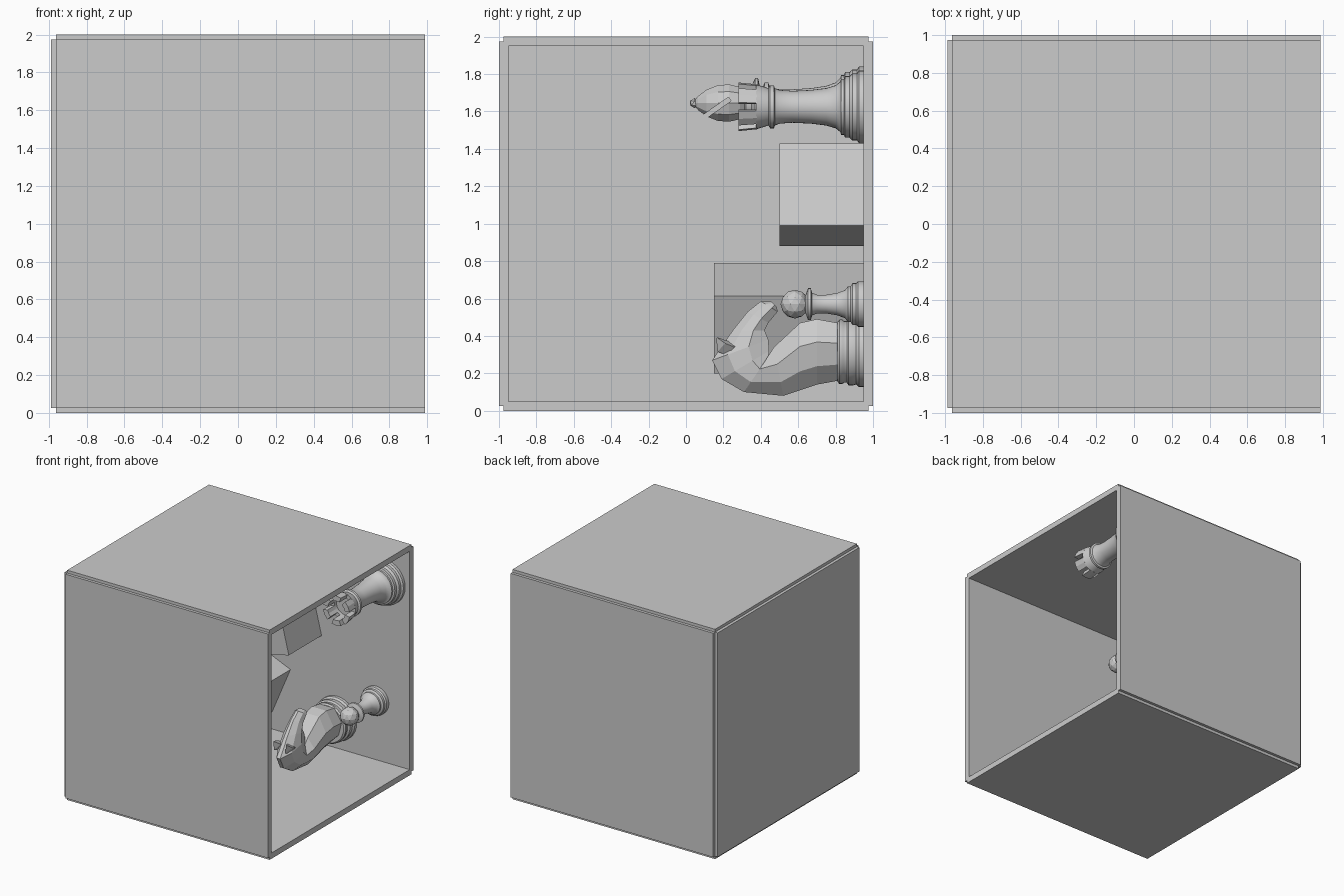
import bpy, bmesh
from math import sin, cos, pi, radians, atan2
from mathutils import Matrix, Vector

if "Cube" in bpy.data.objects:
    bpy.data.objects.remove(bpy.data.objects["Cube"])

FLOOR = 0.95  # inner face of the back panel, the pieces stand on it toward -y


def new_object(name, bm):
    bmesh.ops.recalc_face_normals(bm, faces=bm.faces[:])
    me = bpy.data.meshes.new(name)
    bm.to_mesh(me)
    bm.free()
    ob = bpy.data.objects.new(name, me)
    bpy.context.collection.objects.link(ob)
    return ob


def block(name, lo, hi, turn=0.0):
    """Box between two corners, turned about y through its centre."""
    lo, hi = Vector(lo), Vector(hi)
    s = hi - lo
    bm = bmesh.new()
    bmesh.ops.create_cube(bm, size=1, matrix=Matrix.Translation((lo + hi) / 2)
                          @ Matrix.Rotation(turn, 4, 'Y') @ Matrix.Diagonal((*s, 1)))
    return new_object(name, bm)


def loft(bm, rings):
    """Skin closed rings of points and cap both ends."""
    vs = [[bm.verts.new(p) for p in r] for r in rings]
    n = len(vs[0])
    for a, b in zip(vs, vs[1:]):
        for i in range(n):
            j = (i + 1) % n
            bm.faces.new((a[i], a[j], b[j], b[i]))
    bm.faces.new(vs[0])
    bm.faces.new(vs[-1])


def lathe(name, x, z, profile, sides=32, smooth=True):
    """Turned part: profile of (radius, height above the back panel)."""
    bm = bmesh.new()
    loft(bm, [[(x + r * cos(2 * pi * i / sides), FLOOR - h, z + r * sin(2 * pi * i / sides))
               for i in range(sides)] for r, h in profile])
    ob = new_object(name, bm)
    if smooth:
        bpy.ops.object.select_all(action='DESELECT')
        ob.select_set(True)
        bpy.context.view_layer.objects.active = ob
        bpy.ops.object.shade_smooth_by_angle(angle=radians(35))
    return ob


def ball(name, x, y, z, r, sub):
    bm = bmesh.new()
    bmesh.ops.create_icosphere(bm, subdivisions=sub, radius=r,
                               matrix=Matrix.Translation((x, y, z)))
    return new_object(name, bm)


# Open box: five panels, open toward +x
E, I, M = 1.0, 0.95, 0.975
X0, X1 = -0.9625, 0.9875
block("top_panel", (X0, -M, 1 + I), (X1, M, 2))
block("bottom_panel", (X0, -M, 0), (X1, M, 1 - I))
block("front_panel", (X0, -E, 1 - M), (X1, -I, 1 + M))
block("back_panel", (X0, I, 1 - M), (X1, E, 1 + M))
block("left_panel", (-0.9875, -M, 1 - M), (-0.9375, M, 1 + M))

# Two turned blocks
S = 0.2265
block("short_block", (-0.135 - S, 0.5, 1.155 - S), (-0.135 + S, FLOOR, 1.155 + S), radians(-14))
S = 0.225
block("tall_block", (-0.455 - S, 0.15, 0.495 - S), (-0.455 + S, FLOOR, 0.495 + S), radians(23))

BASE = [(0.195, 0), (0.195, 0.025), (0.18, 0.035), (0.18, 0.06), (0.165, 0.075),
        (0.165, 0.1), (0.15, 0.105), (0.15, 0.12)]

# Castle tower piece
RX, RZ = 0.75, 1.625
lathe("tower_body", RX, RZ, BASE + [
    (0.135, 0.125), (0.115, 0.15), (0.1, 0.2), (0.09, 0.28), (0.085, 0.38), (0.09, 0.45),
    (0.1, 0.475), (0.115, 0.48), (0.115, 0.5), (0.1, 0.51), (0.105, 0.525), (0.12, 0.575),
    (0.085, 0.575), (0.085, 0.545), (0.001, 0.545)])
bm = bmesh.new()
for k in range(6):
    a0 = k * pi / 3 + radians(10)
    rings = []
    for h, ro in ((0.57, 0.12), (0.67, 0.13)):
        angs = [a0 + radians(20) * i for i in range(3)]
        pts = [(ro, a) for a in angs] + [(0.085, a) for a in reversed(angs)]
        rings.append([(RX + r * cos(a), FLOOR - h, RZ + r * sin(a)) for r, a in pts])
    loft(bm, rings)
new_object("tower_battlements", bm)

# Mitre piece
BX, BZ = -0.1, 1.645
lathe("mitre_body", BX, BZ, BASE + [
    (0.135, 0.125), (0.11, 0.15), (0.092, 0.2), (0.08, 0.28), (0.072, 0.4), (0.075, 0.48),
    (0.095, 0.505), (0.11, 0.51), (0.11, 0.53), (0.085, 0.54), (0.09, 0.555),
    (0.135, 0.565), (0.135, 0.58), (0.09, 0.6), (0.09, 0.63), (0.07, 0.64)])
head = lathe("mitre_head", BX, BZ, [
    (0.065, 0.62), (0.09, 0.66), (0.105, 0.72), (0.1, 0.78), (0.075, 0.84),
    (0.04, 0.885), (0.02, 0.9)], 10, False)
cutter = block("mitre_slit_cutter", (BX - 0.2, 0.07, BZ - 0.012), (BX + 0.2, 0.25, BZ + 0.012))
cutter.data.transform(Matrix.Translation((BX, 0.16, BZ - 0.03)) @ Matrix.Rotation(radians(35), 4, 'X')
                      @ Matrix.Translation((-BX, -0.16, -BZ)))
cutter.hide_render = True
cutter.hide_viewport = True
cut = head.modifiers.new("slit", 'BOOLEAN')
cut.operation = 'DIFFERENCE'
cut.object = cutter
ball("mitre_tip", BX, 0.045, BZ, 0.027, 1)

# Small piece with a ball head
PX, PZ = 0.666, 0.57
lathe("small_piece_body", PX, PZ, [
    (0.122, 0), (0.122, 0.03), (0.112, 0.04), (0.112, 0.06), (0.095, 0.07), (0.095, 0.085),
    (0.075, 0.1), (0.06, 0.14), (0.05, 0.2), (0.05, 0.25), (0.06, 0.275), (0.085, 0.283),
    (0.085, 0.298), (0.05, 0.31), (0.04, 0.33)])
ball("small_piece_head", PX, 0.582, PZ, 0.077, 2)

# Horse piece: turned base, faceted body lofted along neck and head
HX, HZ = 0.29, 0.315
lathe("horse_base", HX, HZ, [
    (0.188, 0), (0.188, 0.025), (0.175, 0.04), (0.18, 0.06), (0.18, 0.08), (0.165, 0.09),
    (0.165, 0.105), (0.172, 0.115), (0.172, 0.13), (0.16, 0.14)])
# each section: chest-side (y, z), mane-side (y, z), half width
SECTIONS = [
    ((0.81, 0.47), (0.81, 0.16), 0.14), ((0.70, 0.49), (0.70, 0.14), 0.14),
    ((0.61, 0.47), (0.61, 0.11), 0.13), ((0.47, 0.34), (0.52, 0.08), 0.105),
    ((0.44, 0.29), (0.31, 0.10), 0.095), ((0.445, 0.32), (0.19, 0.17), 0.09),
    ((0.44, 0.38), (0.14, 0.27), 0.085), ((0.42, 0.43), (0.25, 0.43), 0.07),
    ((0.44, 0.47), (0.33, 0.53), 0.055), ((0.49, 0.53), (0.40, 0.585), 0.05),
    ((0.485, 0.555), (0.455, 0.585), 0.035)]
OUTLINE = [(0, 0.5), (0.35, 1), (0.72, 0.8), (1, 0.2)]
bm = bmesh.new()
loft(bm, [[(HX + s * w * k, f[0] + (b[0] - f[0]) * t, f[1] + (b[1] - f[1]) * t)
           for s, pts in ((1, OUTLINE), (-1, OUTLINE[::-1])) for t, k in pts]
          for f, b, w in SECTIONS])
new_object("horse_body", bm)

# Ears
bm = bmesh.new()
for s in (-1, 1):
    loft(bm, [[(HX + s * (0.05 + 0.005 * i) + k * cos(a), y + k * sin(a) * 0.9, z + k * sin(a))
               for a in (0.3, 2.4, 4.5)]
              for i, (y, z, k) in enumerate(((0.25, 0.33, 0.035), (0.2, 0.35, 0.035), (0.165, 0.39, 0.004)))])
new_object("horse_ears", bm)
